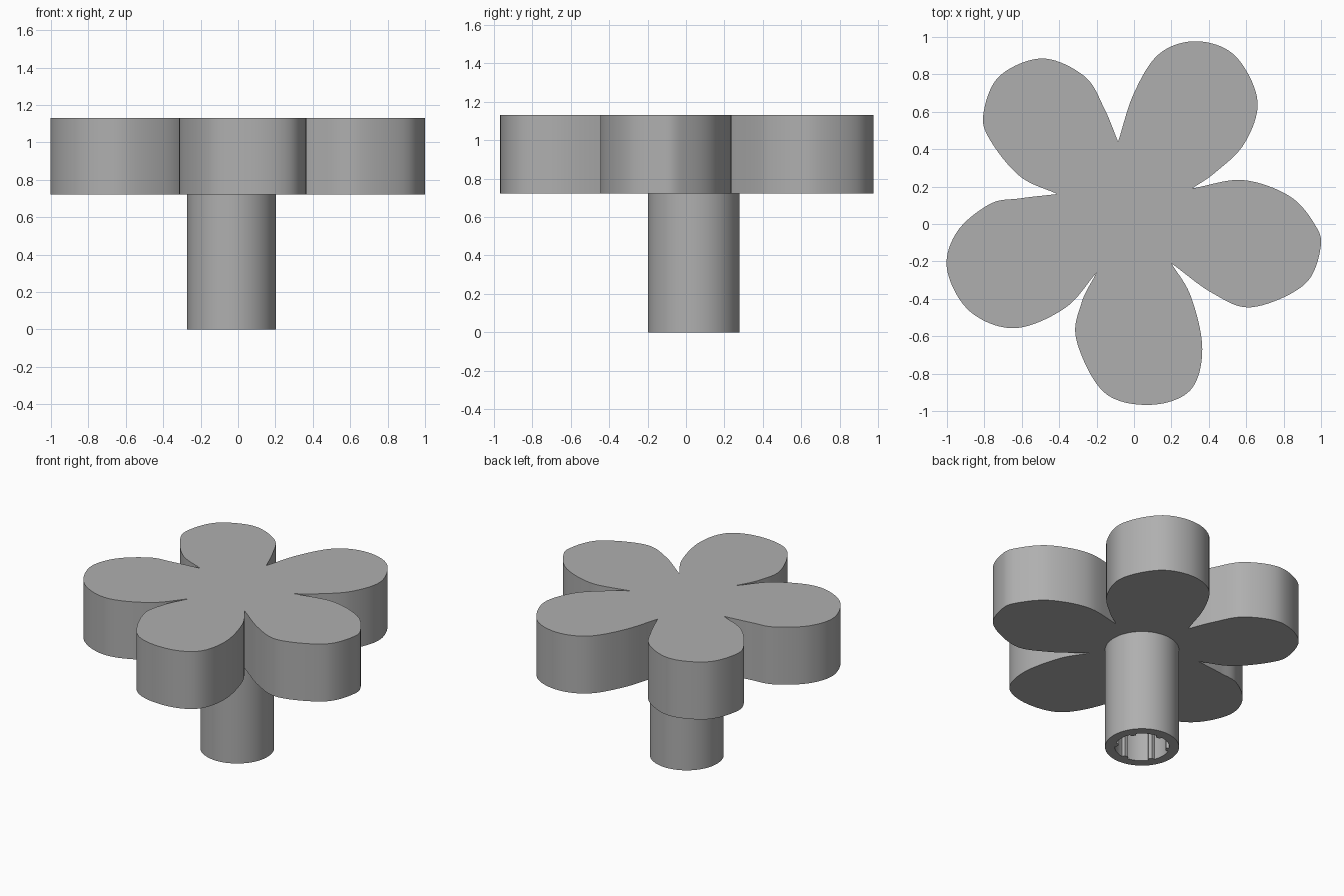
import bpy, bmesh, math
from mathutils import Vector

cube = bpy.data.objects.get("Cube")
if cube:
    bpy.data.objects.remove(cube, do_unlink=True)

FLOWER_BOTTOM, FLOWER_TOP = 0.722, 1.13
STEM_X, STEM_Y = -0.034, 0.04

grey = bpy.data.materials.new("plain grey")
grey.use_nodes = True
colour = (0.43, 0.43, 0.43, 1)
grey.diffuse_color = colour
grey.node_tree.nodes["Principled BSDF"].inputs["Base Color"].default_value = colour


def finish(bm, name):
    bmesh.ops.recalc_face_normals(bm, faces=bm.faces)
    mesh = bpy.data.meshes.new(name)
    bm.to_mesh(mesh)
    bm.free()
    mesh.materials.append(grey)
    ob = bpy.data.objects.new(name, mesh)
    bpy.context.collection.objects.link(ob)
    bpy.ops.object.select_all(action="DESELECT")
    ob.select_set(True)
    bpy.context.view_layer.objects.active = ob
    bpy.ops.object.shade_smooth_by_angle(angle=math.radians(30))
    return ob


def smooth_path(points, steps=10):
    """Curve through the points, leaving out the last one."""
    p = [Vector(q) for q in points]
    p = [2 * p[0] - p[1]] + p + [2 * p[-1] - p[-2]]
    out = []
    for a, b, c, d in zip(p, p[1:], p[2:], p[3:]):
        for i in range(steps):
            t = i / steps
            out.append(0.5 * (2 * b + (c - a) * t + (2 * a - 5 * b + 4 * c - d) * t**2
                              + (3 * b - a - 3 * c + d) * t**3))
    return out


# Flower head: each petal starts at a notch and runs clockwise to the next
petals = [
    [(-.085, .44), (0, .7), (.135, .91), (.335, .977), (.54, .9), (.66, .66), (.59, .43), (.43, .272)],
    [(.31, .19), (.58, .235), (.83, .15), (.965, 0), (.998, -.125), (.91, -.325), (.63, -.445), (.42, -.37)],
    [(.2, -.21), (.305, -.39), (.365, -.67), (.3, -.89), (.085, -.967), (-.16, -.9), (-.308, -.62), (-.28, -.42)],
    [(-.2, -.26), (-.37, -.45), (-.64, -.557), (-.88, -.465), (-1, -.24), (-.945, -.04), (-.77, .107), (-.61, .137)],
    [(-.41, .16), (-.61, .255), (-.77, .45), (-.805, .59), (-.72, .79), (-.49, .885), (-.265, .79), (-.16, .62)],
]
outline = []
for i, petal in enumerate(petals):
    outline += smooth_path(petal + [petals[(i + 1) % len(petals)][0]])

bm = bmesh.new()
base = bm.faces.new([bm.verts.new((p.x, p.y, FLOWER_BOTTOM)) for p in outline])
head = bmesh.ops.extrude_face_region(bm, geom=[base], use_keep_orig=True)
top = [v for v in head["geom"] if isinstance(v, bmesh.types.BMVert)]
bmesh.ops.translate(bm, verts=top, vec=(0, 0, FLOWER_TOP - FLOWER_BOTTOM))
finish(bm, "flower_head")

# Hollow stem: six small ribs run down the inside of the bore
SEGMENTS = 144
bm = bmesh.new()


def ring(radius, z):
    return [bm.verts.new((STEM_X + radius(k) * math.cos(math.tau * k / SEGMENTS),
                          STEM_Y + radius(k) * math.sin(math.tau * k / SEGMENTS), z))
            for k in range(SEGMENTS)]


def outer(k):
    return 0.238


def bore(k):
    # ribs sit every 60 degrees, starting at 30
    return 0.155 if abs(k % 24 - 12) <= 2 else 0.175


rings = [ring(outer, FLOWER_BOTTOM), ring(outer, 0), ring(bore, 0), ring(bore, FLOWER_BOTTOM)]
for a, b in zip(rings, rings[1:]):
    for k in range(SEGMENTS):
        n = (k + 1) % SEGMENTS
        bm.faces.new((a[k], a[n], b[n], b[k]))
finish(bm, "hollow_stem")
